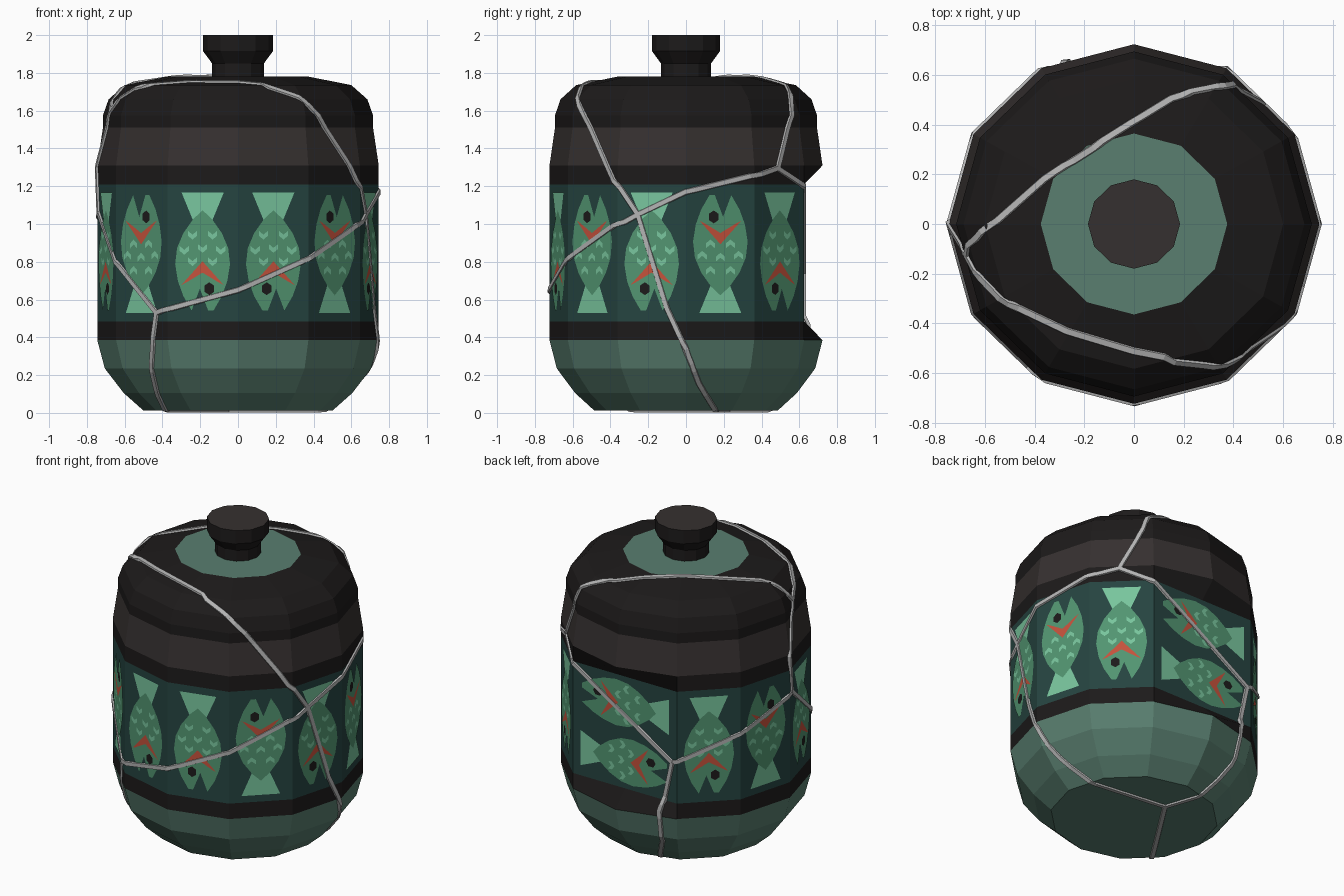
import bpy, bmesh, math
from mathutils import Vector
from mathutils.bvhtree import BVHTree

if "Cube" in bpy.data.objects:
    bpy.data.objects.remove(bpy.data.objects["Cube"])

SIDES, YS = 12, 0.97


def material(name, rgb):
    m = bpy.data.materials.new(name)
    m.diffuse_color = (*rgb, 1)
    m.use_nodes = True
    m.node_tree.nodes["Principled BSDF"].inputs["Base Color"].default_value = m.diffuse_color
    return m


BLACK = material("black_glaze", (.012, .0105, .0105))
BROWN = material("brown_glaze", (.036, .030, .029))
GREEN = material("sage_glaze", (.10, .21, .16))
TEAL = material("dark_teal", (.019, .058, .052))
FISH = material("fish_green", (.085, .30, .165))
LIGHT = material("fish_light", (.19, .56, .34))
RED = material("fish_red", (.56, .085, .045))
SILVER = material("silver", (.45, .45, .45))


def finish(bm, name, mats):
    me = bpy.data.meshes.new(name)
    bm.to_mesh(me)
    ob = bpy.data.objects.new(name, me)
    for m in mats:
        me.materials.append(m)
    bpy.context.collection.objects.link(ob)
    return ob


def corner(i, r=0.745):
    a = 2 * math.pi * i / SIDES
    return Vector((r * math.cos(a), r * math.sin(a) * YS, 0))


def lathe(profile, slots, caps):
    """Faceted turning: slots holds one material index per band, caps (bottom, top)."""
    bm = bmesh.new()
    rings = [[bm.verts.new(corner(i, r) + Vector((0, 0, z))) for i in range(SIDES)]
             for r, z in profile]
    for k, slot in enumerate(slots):
        lo, hi = rings[k], rings[k + 1]
        for i in range(SIDES):
            j = (i + 1) % SIDES
            bm.faces.new((lo[i], lo[j], hi[j], hi[i])).material_index = slot
    bm.faces.new(rings[0][::-1]).material_index = caps[0]
    bm.faces.new(rings[-1]).material_index = caps[1]
    return bm, rings


# Jar body; the back corner of the picture band is pushed in to a flat panel
body, rings = lathe(
    [(.5, .012), (.605, .105), (.705, .235), (.745, .385), (.745, .485), (.745, 1.21),
     (.745, 1.31), (.715, 1.51), (.715, 1.575), (.685, 1.66), (.6, 1.735), (.375, 1.78)],
    [2, 2, 2, 0, 3, 0, 1, 0, 0, 0, 0], (2, 2))
for k in (4, 5):
    rings[k][3].co.y = corner(2).y
body.normal_update()
tree = BVHTree.FromBMesh(body)
finish(body, "jar_body", [BLACK, BROWN, GREEN, TEAL])

# Lid knob
knob, _ = lathe([(.137, 1.775), (.137, 1.85), (.185, 1.915), (.185, 2.0)], [0, 0, 0], (0, 1))
finish(knob, "lid_knob", [BLACK, BROWN])


# Fish pictures: flat cut-outs, drawn with the head at the bottom
def chevron(x, y, w, h, t):
    return [(x - w, y + h), (x - w, y + h + t), (x, y + t), (x + w, y + h + t),
            (x + w, y + h), (x, y)]


OUTLINE = [(0, .225), (-.05, .18), (-.105, .105), (-.14, .025), (-.15, -.06), (-.135, -.15),
           (-.105, -.23), (-.06, -.305), (-.015, -.19), (.03, -.305), (.06, -.305),
           (.105, -.23), (.135, -.15), (.15, -.06), (.14, .025), (.105, .105), (.05, .18)]
TAIL = [(-.115, .318), (.115, .318), (.035, .13), (-.035, .13)]
MOUTH = [(-.115, -.17), (0, -.045), (.115, -.17), (.085, -.155), (0, -.105), (-.085, -.155)]
EYE = [(.037 + .03 * math.sin(k * math.pi / 3), -.19 + .034 * math.cos(k * math.pi / 3))
       for k in range(6)]
SCALES = [chevron(x, y, .025, .02, .026) for x, y in
          [(-.055, .07), (.055, .07), (0, 0), (-.1, -.01), (.1, -.01), (-.055, -.07), (.055, -.07)]]
LAYERS = [(TAIL, 1, .003), (OUTLINE, 0, .0045), (MOUTH, 2, .006), (EYE, 3, .006)]
LAYERS += [(s, 1, .006) for s in SCALES]


def add_fish(name, origin, u, v, n):
    bm = bmesh.new()
    for poly, slot, lift in LAYERS:
        f = bm.faces.new([bm.verts.new(origin + u * x + v * y + n * lift) for x, y in poly])
        f.normal_update()
        if f.normal.dot(n) < 0:
            f.normal_flip()
        f.material_index = slot
    bmesh.ops.triangulate(bm, faces=bm.faces[:])
    finish(bm, name, [FISH, LIGHT, RED, BLACK])


UP, X = Vector((0, 0, 1)), Vector((1, 0, 0))
MID = .8475
for i in range(SIDES):
    if i in (2, 3):
        continue
    a, b = corner(i), corner(i + 1)
    u = (b - a).normalized()
    n = u.cross(UP)
    if u.y > 0:
        u = -u
    down = i % 2 == 1 if i < 2 or i > 8 else i % 2 == 0
    add_fish("fish_upright", (a + b) / 2 + UP * MID, u, UP if down else -UP, n)
back = Vector((0, corner(2).y, 0))
for z, s in ((1.03, -1), (.666, 1)):
    add_fish("fish_lying", back + UP * z, UP, X * s, Vector((0, 1, 0)))


# Silver mending seams: ribbons snapped to the jar surface
J1, J2, J3 = (-.43, -.57, .53), (.66, -.25, 1.05), (.52, .485, 1.295)
J4, J5, J6 = (-.68, -.13, 1.6), (-.735, -.03, 1.06), (-.34, .63, .745)
J7 = (-.055, .22, .01)
SEAMS = [
    [J1, (-.455, -.55, .36), (-.455, -.48, .22), (-.42, -.37, .09), (-.39, -.3, .01), J7],
    [J1, (-.635, -.35, .8), J5],
    [J1, (0, -.72, .65), (.38, -.62, .82), J2],
    [J2, (.74, 0, 1.17), J3],
    [J2, (.59, -.41, 1.3), (.43, -.54, 1.57), (.28, -.555, 1.67), (0, -.51, 1.745),
     (-.27, -.43, 1.75), (-.54, -.3, 1.72), J4],
    [J2, (.72, -.1, .55), (.745, 0, .335), (.64, .07, .15), (.47, .155, .01), J7],
    [J3, (.37, .626, 1.2), J6],
    [J3, (.41, .57, 1.58), (.38, .57, 1.68), (.15, .505, 1.75), (-.36, .18, 1.77), J4],
    [J4, (-.745, 0, 1.3), J5],
    [J5, (-.64, .36, .91), J6],
    [J6, (-.27, .66, .42), (-.25, .6, .2), (-.14, .47, .01), J7]]


def add_seam(points):
    pts = [Vector(p) for p in points]
    path = []
    for a, b in zip(pts, pts[1:]):
        steps = max(1, round((b - a).length / .045))
        path += [a.lerp(b, k / steps) for k in range(steps)]
    hits = [tree.find_nearest(p)[:2] for p in path + [pts[-1]]]
    bm, last = bmesh.new(), None
    for k, (p, n) in enumerate(hits):
        t = hits[min(k + 1, len(hits) - 1)][0] - hits[max(k - 1, 0)][0]
        side = n.cross(t).normalized()
        ring = [bm.verts.new(p + side * s + n * h) for s, h in
                ((-.018, -.008), (.018, -.008), (.012, .01), (-.012, .01))]
        if last:
            for i in range(4):
                j = (i + 1) % 4
                bm.faces.new((last[i], last[j], ring[j], ring[i]))
        else:
            bm.faces.new(ring)
        last = ring
    bm.faces.new(last)
    bmesh.ops.recalc_face_normals(bm, faces=bm.faces[:])
    finish(bm, "silver_seam", [SILVER])


for s in SEAMS:
    add_seam(s)
